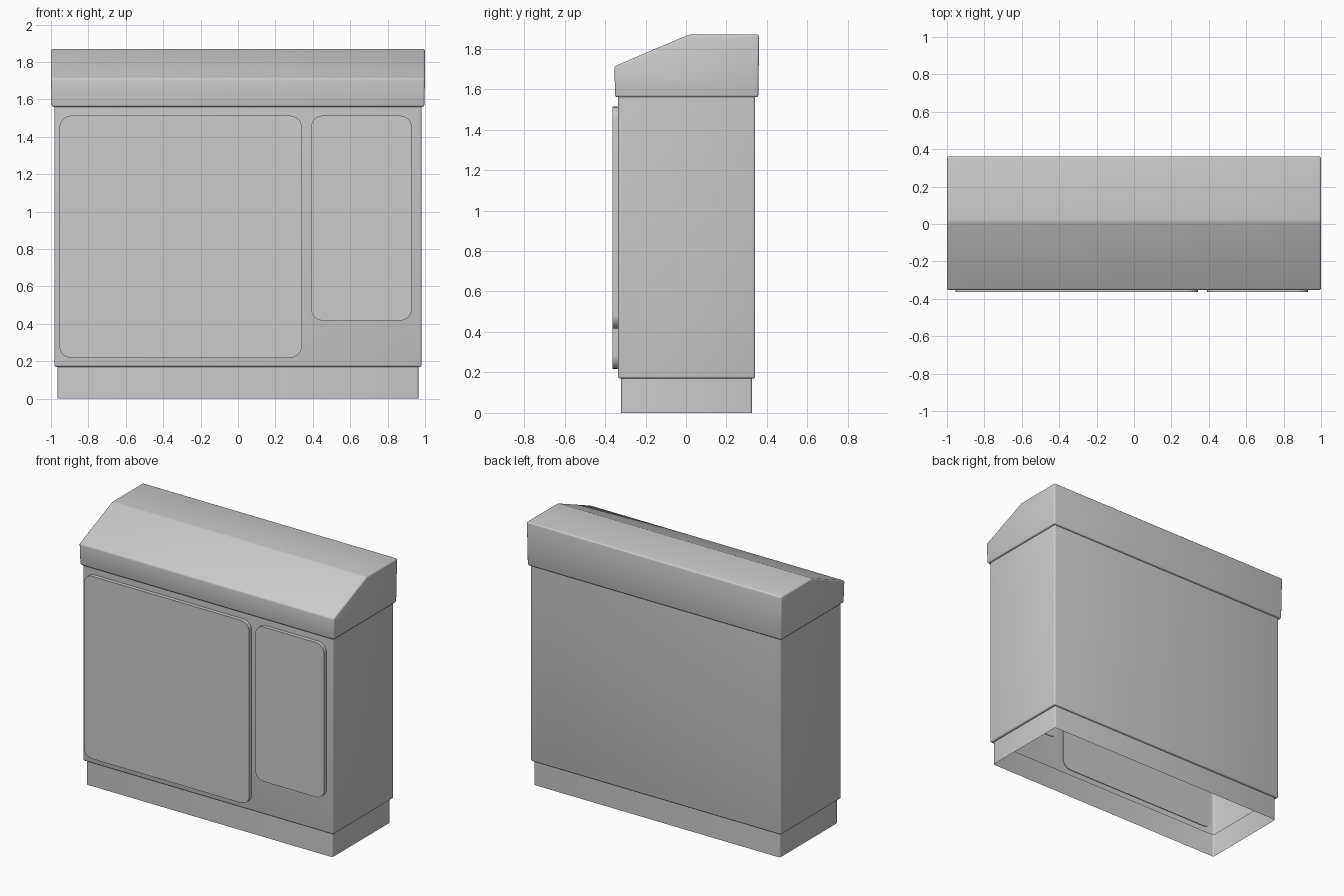
import bpy, bmesh, math

if "Cube" in bpy.data.objects:
    bpy.data.objects.remove(bpy.data.objects["Cube"])


def finish(bm, name):
    mesh = bpy.data.meshes.new(name)
    bm.to_mesh(mesh)
    bm.free()
    ob = bpy.data.objects.new(name, mesh)
    bpy.context.collection.objects.link(ob)
    bpy.ops.object.select_all(action='DESELECT')
    ob.select_set(True)
    bpy.context.view_layer.objects.active = ob
    bpy.ops.object.shade_smooth_by_angle(angle=math.radians(35))
    return ob


def ring(bm, x, y0, y1, z0, z1):
    """Rectangle of four points; z0 at the front, z1 at the back."""
    return [bm.verts.new(p) for p in
            ((-x, y0, z0), (x, y0, z0), (x, y1, z1), (-x, y1, z1))]


# Hollow cabinet shell: plinth, body and overhanging lid, open underneath
bm = bmesh.new()
sections = [
    (0.965, -0.32, 0.326, 0.0),      # plinth foot
    (0.965, -0.32, 0.326, 0.17),     # plinth top
    (0.982, -0.336, 0.342, 0.17),    # body bottom
    (0.982, -0.336, 0.342, 1.56),    # body top
    (0.996, -0.35, 0.357, 1.56),     # lid rim
]
rings = [ring(bm, x, y0, y1, z, z) for x, y0, y1, z in sections]
for a, b in zip(rings, rings[1:]):
    for i in range(4):
        j = (i + 1) % 4
        bm.faces.new((a[i], a[j], b[j], b[i]))

# Sloped lid with a ridge
fl, fr, br, bl = rings[-1]
tfl, tfr, tbr, tbl = ring(bm, 1.0, -0.354, 0.362, 1.713, 1.87)
rl, rr = (bm.verts.new((x, 0.015, 1.87)) for x in (-1.0, 1.0))
for f in ((fl, fr, tfr, tfl), (br, bl, tbl, tbr),
          (fr, br, tbr, rr, tfr), (bl, fl, tfl, rl, tbl),
          (tfl, tfr, rr, rl), (rl, rr, tbr, tbl)):
    bm.faces.new(f)

# Round all outer edges
bm.normal_update()
edges = [e for e in bm.edges if len(e.link_faces) == 2
         and e.calc_face_angle_signed() > math.radians(15)]
bmesh.ops.bevel(bm, geom=edges, offset=0.011, offset_type='OFFSET',
                segments=3, profile=0.5, affect='EDGES', clamp_overlap=True)
finish(bm, "cabinet_shell")


# Raised door panels with rounded corners
def panel(name, x0, x1, z0, z1, r=0.065, front=-0.363, back=-0.331, n=8):
    bm = bmesh.new()
    pts = []
    for k, (cx, cz) in enumerate(((x1 - r, z1 - r), (x0 + r, z1 - r),
                                  (x0 + r, z0 + r), (x1 - r, z0 + r))):
        for i in range(n + 1):
            t = math.pi / 2 * (k + i / n)
            pts.append((cx + r * math.cos(t), front, cz + r * math.sin(t)))
    face = bm.faces.new([bm.verts.new(p) for p in pts])
    out = bmesh.ops.extrude_face_region(bm, geom=[face], use_keep_orig=True)
    bmesh.ops.translate(bm, vec=(0, back - front, 0), verts=[
        v for v in out['geom'] if isinstance(v, bmesh.types.BMVert)])
    bmesh.ops.recalc_face_normals(bm, faces=bm.faces)
    return finish(bm, name)


panel("large_door", -0.955, 0.342, 0.218, 1.513)
panel("small_door", 0.39, 0.93, 0.417, 1.513)
